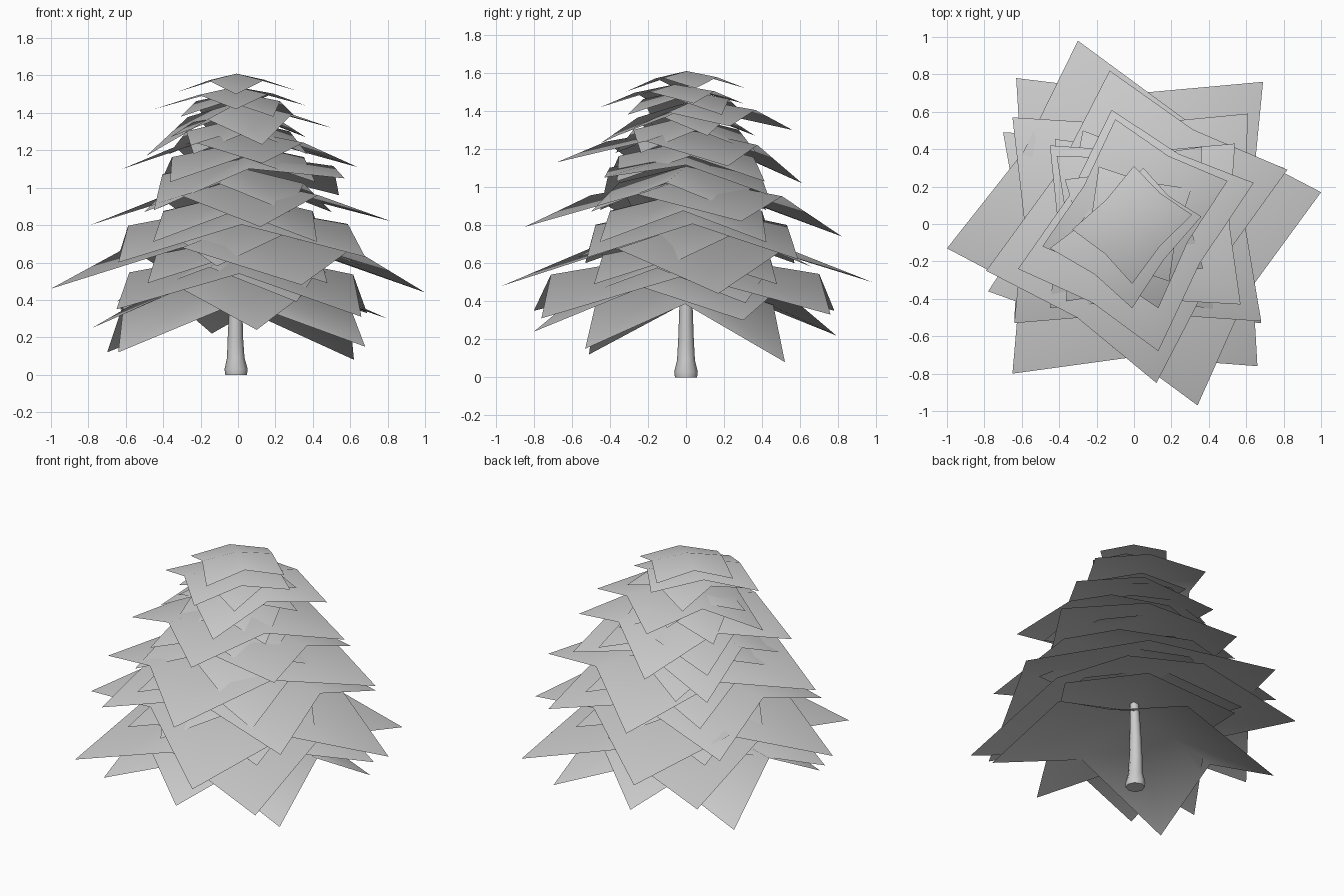
import bpy, bmesh
from math import cos, sin, pi
from mathutils import Vector

if "Cube" in bpy.data.objects:
    bpy.data.objects.remove(bpy.data.objects["Cube"])

grey = bpy.data.materials.new("plain grey")
grey.use_nodes = True
grey.diffuse_color = (0.6, 0.6, 0.6, 1)
grey.node_tree.nodes["Principled BSDF"].inputs["Base Color"].default_value = (0.6, 0.6, 0.6, 1)


def finish(name, bm):
    mesh = bpy.data.meshes.new(name)
    bm.to_mesh(mesh)
    bm.free()
    mesh.materials.append(grey)
    for poly in mesh.polygons:
        poly.use_smooth = True
    obj = bpy.data.objects.new(name, mesh)
    bpy.context.collection.objects.link(obj)
    return obj


def branch(name, top, corners):
    """Drooping square sheet: raised centre, folded mid-edges, low corners."""
    bm = bmesh.new()
    pts = [Vector(c) for c in corners]
    centre = sum(pts, Vector()) / 4
    centre.z = top
    mids = []
    for i in range(4):
        m = (pts[i] + pts[(i + 1) % 4]) / 2
        m = centre + (m - centre) * 0.91
        m.z = top + (m.z - top) * 0.4
        mids.append(bm.verts.new(m))
    c = bm.verts.new(centre)
    outer = [bm.verts.new(p) for p in pts]
    for i in range(4):
        bm.faces.new((c, mids[i - 1], outer[i], mids[i]))
    finish(name, bm)


def square(radius, turn, z):
    """Corners of a level square, counter-clockwise."""
    return [(radius * cos(turn + i * pi / 2), radius * sin(turn + i * pi / 2), z)
            for i in range(4)]


# Wide branch sheets, from the ground up
layers = [
    (0.54, [(.62, .52, .08), (-.7, .49, .12), (-.64, -.51, .12), (.68, -.53, .15)]),
    (0.59, [(.8, .3, .3), (-.14, .79, .22), (-.78, -.36, .25), (.1, -.8, .24)]),
    (0.66, [(.69, .76, .33), (-.63, .78, .35), (-.65, -.8, .35), (.66, -.76, .31)]),
    (0.80, [(1, .17, .44), (-.3, .98, .5), (-1, -.13, .46), (.34, -.97, .48)]),
    (0.91, [(.61, .59, .62), (-.65, .57, .6), (-.64, -.53, .6), (.68, -.52, .63)]),
    (1.05, [(.82, .29, .82), (-.13, .82, .74), (-.79, -.25, .8), (.12, -.85, .79)]),
    (1.18, [(.54, .43, .96), (-.45, .42, .88), (-.45, -.45, .88), (.57, -.43, 1.05)]),
    (1.31, [(.64, .22, 1.11), (-.12, .61, 1.02), (-.62, -.24, 1.1), (.13, -.68, 1.13)]),
    (1.46, [(.5, .23, 1.32), (-.1, .56, 1.3), (-.49, -.12, 1.17), (.13, -.45, 1.23)]),
    (1.54, [(.36, .04, 1.44), (.05, .3, 1.44), (-.45, -.13, 1.42), (-.01, -.45, 1.42)]),
    (1.61, [(.31, .05, 1.52), (0, .31, 1.52), (-.33, -.03, 1.51), (-.01, -.32, 1.5)]),
]
for i, (top, corners) in enumerate(layers):
    branch(f"branch_layer_{i + 1}", top, corners)

# Smaller filler sheets between the wide ones: top, radius, turn, corner height
fillers = [(0.68, 0.72, 0.45, 0.39), (0.73, 0.68, 0.78, 0.49), (0.85, 0.67, 1.4, 0.58),
           (0.97, 0.62, 0.75, 0.71), (1.11, 0.57, 0.5, 0.87), (1.24, 0.55, 0.85, 1.03),
           (1.37, 0.44, 1.0, 1.18), (1.42, 0.38, 0.3, 1.27), (1.51, 0.36, 0.55, 1.38)]
for i, (top, radius, turn, low) in enumerate(fillers):
    branch(f"inner_branch_{i + 1}", top, square(radius, turn, low))

# Flared trunk
bm = bmesh.new()
rings = []
for z, r, x in [(0, .058, -.01), (.03, .062, -.01), (.09, .047, -.012),
                (.2, .041, -.014), (.34, .036, -.012), (.72, .022, 0)]:
    rings.append([bm.verts.new((x + r * cos(a * pi / 4), r * sin(a * pi / 4), z))
                  for a in range(8)])
for low, high in zip(rings, rings[1:]):
    for a in range(8):
        b = (a + 1) % 8
        bm.faces.new((low[a], low[b], high[b], high[a]))
bm.faces.new(rings[0][::-1])
bm.faces.new(rings[-1])
trunk = finish("trunk", bm)
bpy.ops.object.select_all(action="DESELECT")
trunk.select_set(True)
bpy.context.view_layer.objects.active = trunk
bpy.ops.object.shade_smooth_by_angle(angle=0.9)
